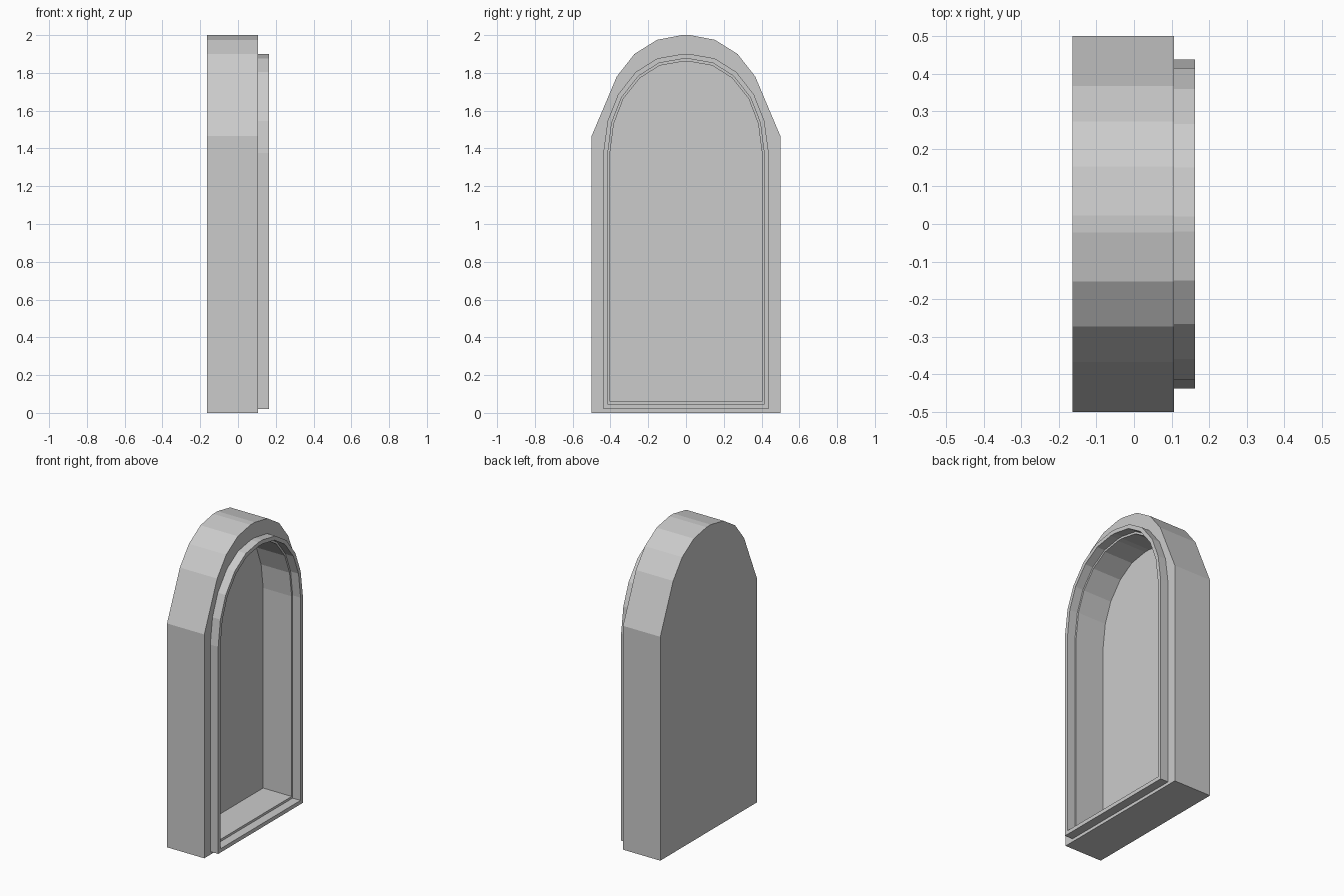
import bpy, bmesh

if "Cube" in bpy.data.objects:
    bpy.data.objects.remove(bpy.data.objects["Cube"])

# Half arch profiles (y, z), from the bottom corner up to the flat apex
CASING = [(.50, 0), (.50, 1.465), (.43, 1.63), (.367, 1.78), (.273, 1.90), (.153, 1.975), (.022, 2.0)]
RIM_OUT = [(.438, .02), (.438, 1.375), (.415, 1.545), (.36, 1.685), (.266, 1.805), (.151, 1.877), (.02, 1.90)]
RIM_IN = [(.414, .045), (.414, 1.372), (.393, 1.537), (.341, 1.67), (.252, 1.783), (.143, 1.852), (.019, 1.874)]
CAVITY = [(.403, .06), (.403, 1.37), (.382, 1.532), (.332, 1.662), (.245, 1.772), (.139, 1.839), (.018, 1.86)]

BACK, FACE, LIP, FLOOR = -.164, .106, .163, -.10


def arch_loft(name, sections, capped):
    """Bridge mirrored arch outlines placed at successive x positions."""
    bm = bmesh.new()
    rings = []
    for x, half in sections:
        outline = half + [(-y, z) for y, z in reversed(half)]
        rings.append([bm.verts.new((x, y, z)) for y, z in outline])
    for a, b in zip(rings, rings[1:]):
        n = len(a)
        for i in range(n):
            j = (i + 1) % n
            bm.faces.new((a[i], a[j], b[j], b[i]))
    if capped:
        bm.faces.new(rings[0][::-1])
        bm.faces.new(rings[-1])
    bmesh.ops.recalc_face_normals(bm, faces=bm.faces)
    mesh = bpy.data.meshes.new(name)
    bm.to_mesh(mesh)
    bm.free()
    obj = bpy.data.objects.new(name, mesh)
    bpy.context.collection.objects.link(obj)
    return obj


# Arched casing with a deep recess open towards +x
arch_loft("arched_casing", [(BACK, CASING), (FACE, CASING), (FACE, CAVITY), (FLOOR, CAVITY)], True)

# Thin raised rim around the opening, leaving a narrow ledge inside
arch_loft("raised_rim", [(FACE, RIM_OUT), (LIP, RIM_OUT), (LIP, RIM_IN), (FACE, RIM_IN)], False)
